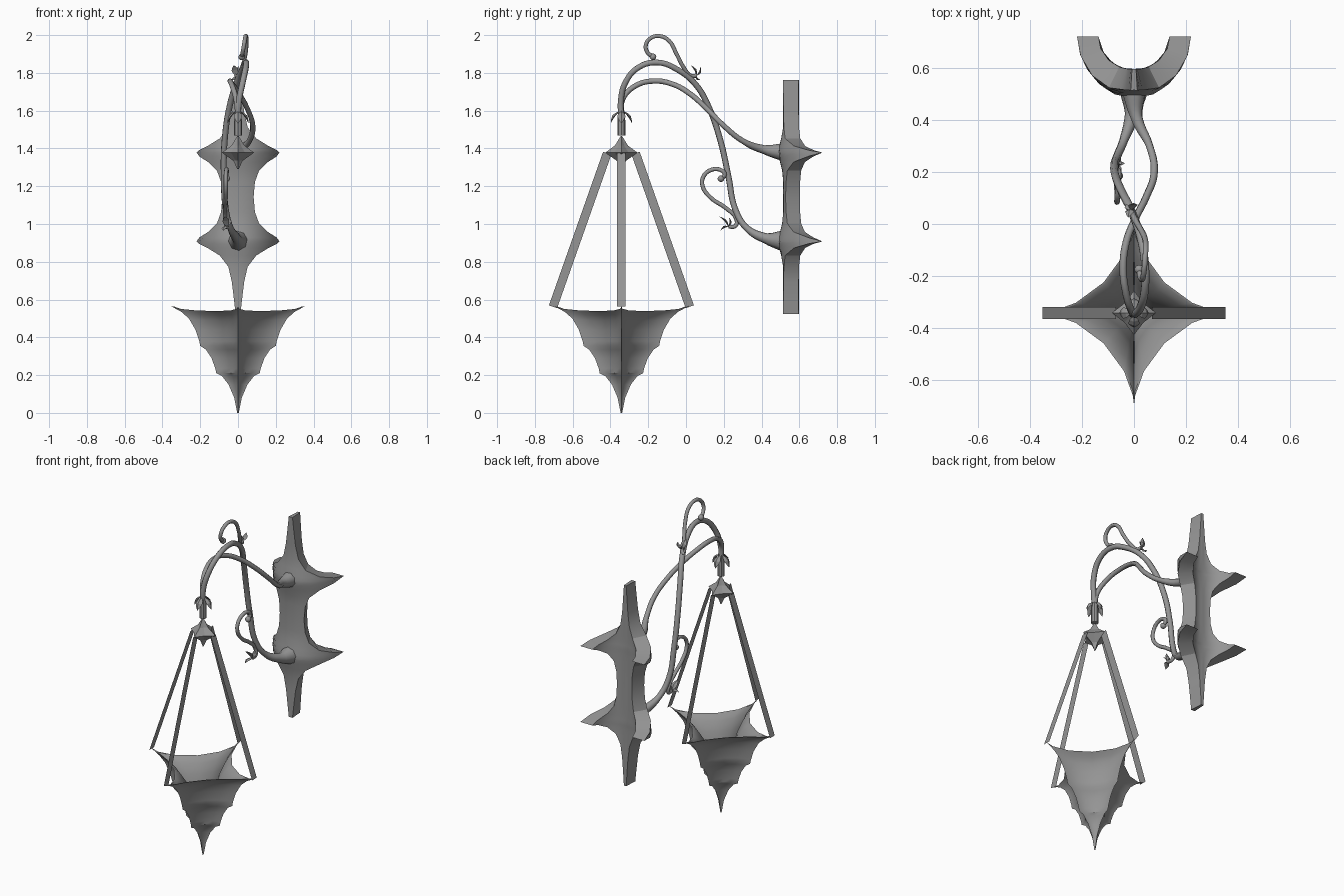
import bpy, bmesh, math
from mathutils import Vector

cube = bpy.data.objects.get("Cube")
if cube:
    bpy.data.objects.remove(cube, do_unlink=True)

metal = bpy.data.materials.new("grey metal")
metal.use_nodes = True
GREY = (0.3, 0.3, 0.3, 1)
metal.diffuse_color = GREY
metal.node_tree.nodes["Principled BSDF"].inputs["Base Color"].default_value = GREY
HANG_Y = -0.342


def finish(obj, angle=None):
    bpy.ops.object.select_all(action='DESELECT')
    obj.select_set(True)
    bpy.context.view_layer.objects.active = obj
    if angle:
        bpy.ops.object.shade_smooth_by_angle(angle=math.radians(angle))
    return obj


def make(name, bm, angle=None, fix=True):
    if fix:
        bmesh.ops.recalc_face_normals(bm, faces=bm.faces[:])
    mesh = bpy.data.meshes.new(name)
    bm.to_mesh(mesh)
    bm.free()
    mesh.materials.append(metal)
    obj = bpy.data.objects.new(name, mesh)
    bpy.context.collection.objects.link(obj)
    return finish(obj, angle)


def loft(name, loops, angle=None):
    """Bridge closed loops of equal length and cap both ends."""
    bm = bmesh.new()
    rings = [[bm.verts.new(p) for p in loop] for loop in loops]
    n = len(rings[0])
    for a, b in zip(rings, rings[1:]):
        for i in range(n):
            j = (i + 1) % n
            bm.faces.new((a[i], a[j], b[j], b[i]))
    bm.faces.new(rings[0])
    bm.faces.new(rings[-1])
    return make(name, bm, angle)


def star_ring(r, z, power, steps, dip=0.0):
    """Four-pointed concave star around the hanging axis."""
    pts = []
    for i in range(4 * steps):
        t = i * math.pi / 2 / steps
        c, s = math.cos(t), math.sin(t)
        x = math.copysign(abs(c) ** power, c) * r
        y = math.copysign(abs(s) ** power, s) * r
        pts.append((x, y + HANG_Y, z - dip * abs(math.sin(2 * t))))
    return pts


def tube(name, path, radius, scales=None):
    """Smooth round tube through the points."""
    cu = bpy.data.curves.new(name, 'CURVE')
    cu.dimensions = '3D'
    cu.bevel_depth = radius
    cu.bevel_resolution = 2
    cu.resolution_u = 5
    cu.use_fill_caps = True
    sp = cu.splines.new('BEZIER')
    sp.bezier_points.add(len(path) - 1)
    for i, (bp, p) in enumerate(zip(sp.bezier_points, path)):
        bp.co = p
        bp.handle_left_type = bp.handle_right_type = 'AUTO'
        bp.radius = scales.get(i - len(path), 1) if scales else 1
    cu.materials.append(metal)
    obj = bpy.data.objects.new(name, cu)
    bpy.context.collection.objects.link(obj)
    finish(obj)
    bpy.ops.object.convert(target='MESH')
    return finish(bpy.context.object, 50)


def leaf(name, base, tip, side, width=0.018):
    """Pointed leaf, widest just below the middle, with a raised midrib."""
    base, tip = Vector(base), Vector(tip)
    axis = tip - base
    across = Vector(side).normalized()
    rib = axis.cross(across).normalized()
    loops = []
    for f, w in ((0, 0.15), (0.25, 0.8), (0.5, 1), (0.8, 0.5), (1, 0.03)):
        c = base + axis * f + rib * math.sin(f * math.pi) * 0.008
        loops.append([c + across * width * w, c + rib * width * w * 0.45,
                      c - across * width * w, c - rib * width * w * 0.2])
    loft(name, loops)


# Hanging basket: three flared tiers outside, one smooth bowl inside
outer = [(.004, 0), (.02, .08), (.05, .15), (.085, .195), (.115, .21),
         (.12, .235), (.14, .29), (.17, .335), (.2, .355), (.205, .38),
         (.225, .44), (.26, .5), (.3, .535), (.355, .565)]
inner = [(.335, .562), (.27, .525), (.2, .46), (.165, .4), (.1, .28), (.004, .2)]
loft("basket", [star_ring(r, z, 3.2, 6, .025 * max(0, (z - .44) / .12))
                for r, z in outer + inner], 35)

# Flat straps, all lying along the depth direction
for name, dx, dy in (("left", 1, 0), ("right", -1, 0), ("back", 0, 1), ("front", 0, -1)):
    low = Vector((dx * .352, HANG_Y + dy * .362, .562))
    high = Vector((dx * .07, HANG_Y + dy * .075, 1.375))
    side = Vector((0, 1, 0))
    if dy:
        side = (high - low).cross(Vector((1, 0, 0))).normalized()
    side *= .023
    bm = bmesh.new()
    bm.faces.new([bm.verts.new(p) for p in (low - side, low + side, high + side, high - side)])
    make(name + "_strap", bm, fix=False)

# Star hub and the short stem above it
loft("hub", [star_ring(r, z, 2.4, 2) for r, z in
             ((.003, 1.29), (.025, 1.335), (.085, 1.378), (.035, 1.415), (.004, 1.465))])
loft("stem", [[(r * math.cos(a * math.pi / 4), HANG_Y + r * math.sin(a * math.pi / 4), z)
               for a in range(8)] for r, z in ((.021, 1.468), (.021, 1.54), (.017, 1.6))], 40)

# Drooping petals around the stem
for i in range(4):
    a = i * math.pi / 2
    d = Vector((math.cos(a), math.sin(a), 0))
    c = Vector((0, HANG_Y, 0))
    leaf("petal_%d" % (i + 1), c + d * .012 + Vector((0, 0, 1.595)),
         c + d * .056 + Vector((0, 0, 1.532)), (-d.y, d.x, 0), .022)

# Two twisting vines that flare where they meet the bracket
flare = {-3: 1.05, -2: 1.7, -1: 3.6}
tube("long_vine", [(0, HANG_Y, 1.56), (.005, -.345, 1.65), (.025, -.32, 1.75),
                   (.042, -.25, 1.83), (.042, -.15, 1.855), (.025, -.05, 1.82),
                   (-.01, .05, 1.74), (-.045, .12, 1.62), (-.07, .18, 1.45),
                   (-.075, .225, 1.25), (-.065, .26, 1.08), (-.04, .32, .98),
                   (-.008, .42, .925), (0, .52, .91)], .016, flare)
tube("short_vine", [(0, HANG_Y, 1.57), (-.01, -.335, 1.66), (-.03, -.27, 1.73),
                    (-.042, -.17, 1.757), (-.03, -.07, 1.74), (.005, .02, 1.69),
                    (.045, .1, 1.62), (.078, .2, 1.52), (.06, .3, 1.44),
                    (.01, .41, 1.395), (0, .52, 1.38)], .014, flare)

# Curled tendrils, each with a ball at the curl and leaves at the other end
tendrils = {
    "upper": [(.02, -.175, 1.885), (.025, -.205, 1.91), (.032, -.212, 1.95),
              (.038, -.185, 1.985), (.042, -.14, 1.995), (.045, -.09, 1.97),
              (.04, -.05, 1.9), (.02, -.01, 1.825), (0, .025, 1.785), (-.01, .055, 1.785)],
    "lower": [(-.06, .185, 1.24), (-.06, .205, 1.262), (-.06, .18, 1.287),
              (-.062, .13, 1.285), (-.065, .092, 1.25), (-.065, .088, 1.2),
              (-.065, .13, 1.14), (-.068, .21, 1.085), (-.068, .265, 1.03),
              (-.062, .262, .99), (-.058, .225, .985)]}
for name, path in tendrils.items():
    tube(name + "_tendril", path, .011)
    bm = bmesh.new()
    bmesh.ops.create_icosphere(bm, subdivisions=2, radius=.018)
    bmesh.ops.translate(bm, verts=bm.verts[:], vec=path[0])
    make(name + "_tendril_ball", bm, 50)
    end = Vector(path[-1])
    sign = 1 if name == "upper" else -1
    for i, d in enumerate(((-.012, -.03, .055), (.012, .022, .05), (-.02, .022 * sign, -.02))):
        shift = Vector((d[0], d[1] + (0 if sign > 0 else -.02), d[2]))
        leaf("%s_tendril_leaf_%d" % (name, i + 1), end, end + shift, (1, 0, .2))

# Wall bracket: half collar wrapped round a post, cut to two rows of thorny points
half = [(.62, 3.5), (.54, 6), (.45, 9), (.37, 14), (.31, 26), (.27, 47), (.248, 70),
        (.235, 90), (.215, 70), (.185, 46), (.14, 31), (.08, 25), (0, 23)]
rows = [(-d, w) for d, w in half] + [(d, w) for d, w in reversed(half[:-1])]
loops = []
for d, width in rows:
    bulge = .03 * max(0, 1 - abs(abs(d) - .235) / .12)
    angles = [math.radians(width * k / 5) for k in range(-5, 6)]
    ring = [(.207 + .012 * abs(math.sin(a)) + bulge * math.cos(a) ** 4, a) for a in angles]
    ring += [(.125 + .012 * abs(math.sin(a)), a) for a in reversed(angles)]
    loops.append([(r * math.sin(a), .722 - r * math.cos(a), 1.143 + d) for r, a in ring])
loft("wall_bracket", loops, 25)
